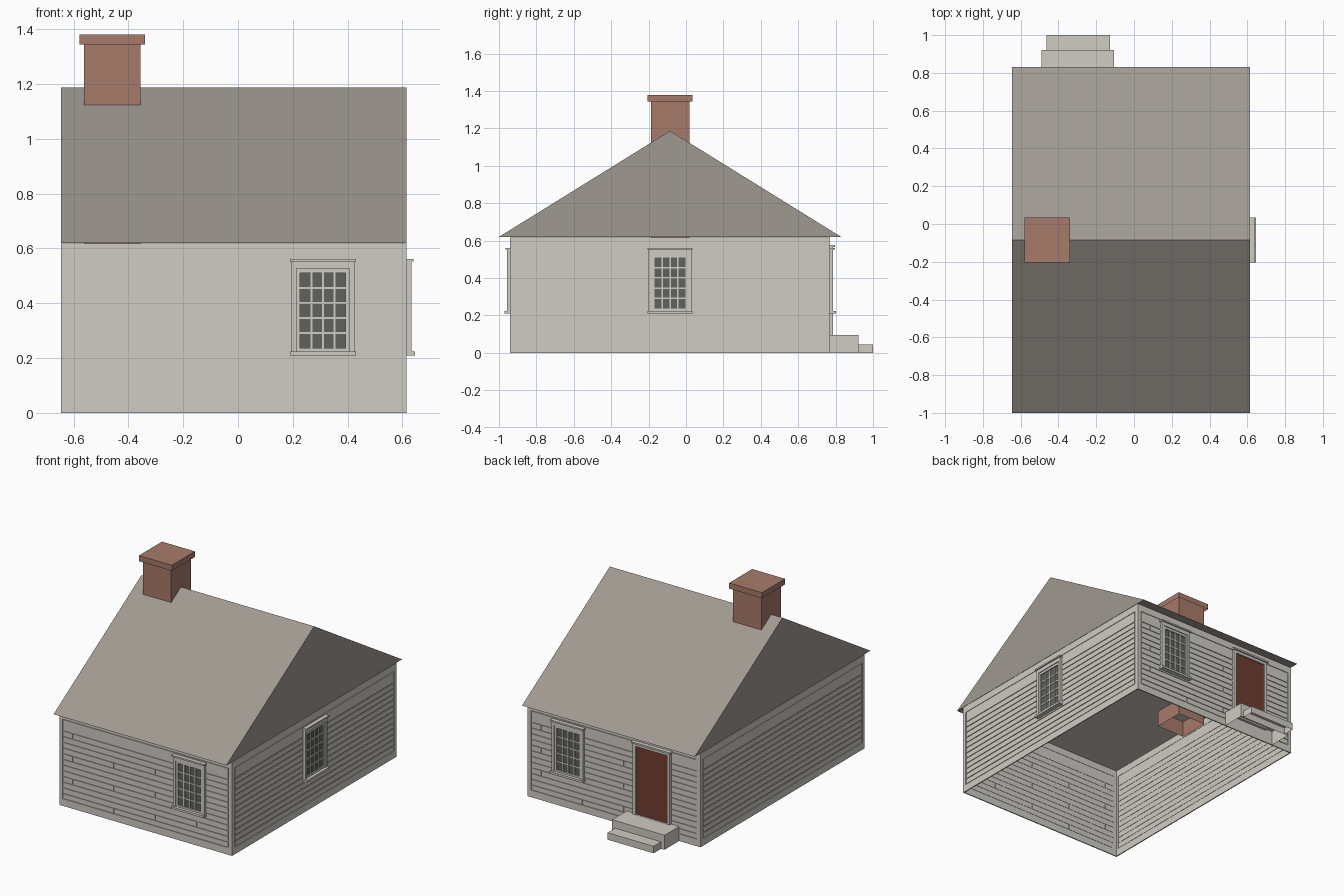
import bpy
import bmesh
from math import radians
from mathutils import Matrix, Vector

cube = bpy.data.objects.get("Cube")
if cube:
    bpy.data.objects.remove(cube)


def material(name, rgb):
    linear = [((c / 255 + 0.055) / 1.055) ** 2.4 for c in rgb] + [1]
    mat = bpy.data.materials.new(name)
    mat.use_nodes = True
    mat.diffuse_color = linear
    mat.node_tree.nodes["Principled BSDF"].inputs["Base Color"].default_value = linear
    return mat


PAINT = material("pale paint", (208, 204, 195))
SHINGLE = material("grey shingle", (160, 153, 146))
BRICK = material("brick red", (167, 123, 107))
DOOR = material("dark red door", (112, 61, 49))
GLASS = material("dark glass", (94, 98, 94))


def finish(name, bm, mat, matrix=Matrix()):
    mesh = bpy.data.meshes.new(name)
    bm.to_mesh(mesh)
    bm.free()
    mesh.materials.append(mat)
    obj = bpy.data.objects.new(name, mesh)
    obj.matrix_world = matrix
    bpy.context.collection.objects.link(obj)


def build(name, boxes, mat, matrix=Matrix(), skip=()):
    """Join boxes (x0, x1, y0, y1, z0, z1) in one object; skip drops top or bottom faces."""
    bm = bmesh.new()
    for x0, x1, y0, y1, z0, z1 in boxes:
        size = (x1 - x0, y1 - y0, z1 - z0, 1)
        centre = Vector((x0 + x1, y0 + y1, z0 + z1)) / 2
        place = Matrix.Translation(centre) @ Matrix.Diagonal(size)
        bmesh.ops.create_cube(bm, size=1, matrix=place)
    bm.normal_update()
    drop = [f for f in bm.faces if ("bottom" in skip and f.normal.z < -0.9)
            or ("top" in skip and f.normal.z > 0.9)]
    bmesh.ops.delete(bm, geom=drop, context="FACES")
    finish(name, bm, mat, matrix)


# House centre, half sizes and eave height
CX, CY = -0.015, -0.085
HX, HY, EAVE = 0.63, 0.855, 0.62
SKIN = 0.005
CENTRE = Matrix.Translation((CX, CY, 0))


def facing(angle):
    """Frame of a wall: x runs along it, -y points outward."""
    return CENTRE @ Matrix.Rotation(radians(angle), 4, "Z")


def plate(wall, u0, u1, z0, z1, depth):
    return (u0, u1, -wall - depth, -wall + 0.002, z0, z1)


def ring(wall, u, outer, inner, low, high, depth):
    """Four bars around an opening; low and high are (outer, inner) heights."""
    return [plate(wall, u - outer, u - inner, low[0], high[0], depth),
            plate(wall, u + inner, u + outer, low[0], high[0], depth),
            plate(wall, u - inner, u + inner, low[0], low[1], depth),
            plate(wall, u - inner, u + inner, high[1], high[0], depth)]


# Wall shell, open underneath
build("wall_shell", [(-HX + SKIN, HX - SKIN, -HY + SKIN, HY - SKIN, 0, EAVE - 0.002)],
      PAINT, CENTRE, skip=("bottom",))


# Corner boards and clapboards with staggered joints
def siding(name, angle, half, wall, joints):
    base, edge, gap, pitch = wall - SKIN, half - 0.028, 0.003, 0.0375
    boards = ring(base, 0, half, edge + gap, (0, 0.047), (EAVE - 0.002, 0.572), SKIN)
    for row in range(13):
        z0 = 0.05 + row * pitch
        z1 = 0.569 if row == 12 else z0 + pitch - 0.006
        cuts = [-edge, edge]
        if joints and row < 12:
            cuts.insert(1, joints[row % len(joints)])
        for a, b in zip(cuts, cuts[1:]):
            boards.append(plate(base, a + gap, b - gap, z0, z1, SKIN))
    build(name, boards, PAINT, facing(angle))


JOINTS = (-0.23, 0.07, 0.375, -0.53)
siding("front_siding", 0, HX, HY, JOINTS)
siding("back_siding", 180, HX, HY, JOINTS)
siding("left_siding", 90, HY, HX, ())
siding("right_siding", -90, HY, HX, ())


# Windows with casing, sash, sill, cap and twenty panes
def window(name, angle, wall, u):
    frame = facing(angle)
    trim = ring(wall, u, 0.115, 0.097, (0.215, 0.224), (0.558, 0.527), 0.017)
    trim += ring(wall, u, 0.097, 0.083, (0.224, 0.236), (0.527, 0.511), 0.011)
    trim.append(plate(wall, u - 0.12, u + 0.12, 0.21, 0.224, 0.031))
    trim.append(plate(wall, u - 0.12, u + 0.12, 0.552, 0.562, 0.026))
    width, low, high = 0.083, 0.236, 0.511
    for i in range(1, 4):
        c = u - width + i * width / 2
        trim.append(plate(wall, c - 0.004, c + 0.004, low, high, 0.008))
    for i in range(1, 5):
        c = low + i * (high - low) / 5
        trim.append(plate(wall, u - width, u + width, c - 0.004, c + 0.004, 0.007))
    build(name + "_trim", trim, PAINT, frame)
    build(name + "_glass", [plate(wall, u - width, u + width, low, high, 0.003)], GLASS, frame)


window("front_window", 0, HY, 0.325)
window("left_window", 90, HX, 0)
window("back_window", 180, HY, -0.33)

# Back door with casing and lintel
DU = 0.282
door_trim = ring(HY, DU, 0.135, 0.116, (0.085, 0.097), (0.572, 0.548), 0.017)
door_trim.append(plate(HY, DU - 0.142, DU + 0.142, 0.566, 0.577, 0.026))
build("door_trim", door_trim, PAINT, facing(180))
build("door", [plate(HY, DU - 0.116, DU + 0.116, 0.097, 0.548, 0.006)], DOOR, facing(180))

# Door steps, open underneath
build("door_steps", [(-0.489, -0.107, 0.77, 0.922, 0, 0.096),
                     (-0.464, -0.128, 0.922, 1.0, 0, 0.046)], PAINT, skip=("bottom",))

# Gable roof: triangle profile repeated at both ends and bridged
bm = bmesh.new()
profile = [(-1.0, EAVE), (0.83, EAVE), (CY, 1.187)]
ends = [[bm.verts.new((x, y, z)) for y, z in profile] for x in (CX - HX, CX + HX)]
for end in ends:
    bm.faces.new(end)
for i in range(3):
    j = (i + 1) % 3
    bm.faces.new((ends[0][i], ends[0][j], ends[1][j], ends[1][i]))
bmesh.ops.recalc_face_normals(bm, faces=bm.faces)
finish("roof", bm, SHINGLE)

# Chimney flue, open at the ends, and its cap
AT_CHIMNEY = Matrix.Translation((-0.459, CY, 0))
build("chimney_flue", [(-0.103, 0.103, -0.103, 0.103, 0.51, 1.36)], BRICK,
      AT_CHIMNEY, skip=("top", "bottom"))
build("chimney_cap", [(-0.12, 0.12, -0.12, 0.12, 1.343, 1.38)], BRICK,
      AT_CHIMNEY, skip=("bottom",))
